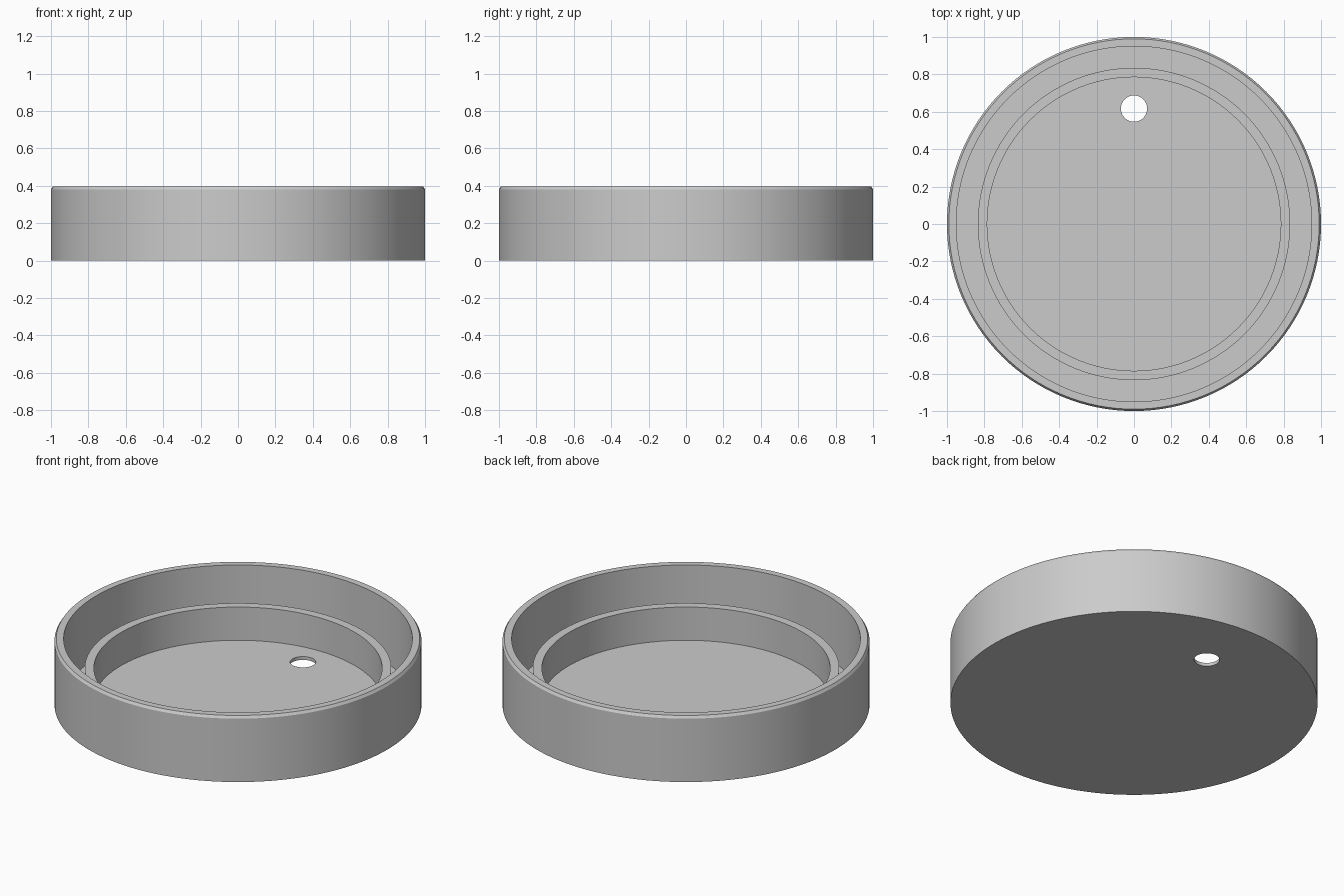
import bpy
import bmesh
import math

SEGMENTS = 128

# Remove the default object
cube = bpy.data.objects.get("Cube")
if cube:
    bpy.data.objects.remove(cube, do_unlink=True)

# Plain grey material
grey = bpy.data.materials.new("plain_grey")
grey.use_nodes = True
colour = (0.6, 0.6, 0.6, 1.0)
grey.diffuse_color = colour
grey.node_tree.nodes["Principled BSDF"].inputs["Base Color"].default_value = colour


def lathe(name, profile):
    """Revolve an (r, z) profile around z and cap both open ends."""
    bm = bmesh.new()
    rings = []
    for r, z in profile:
        ring = []
        for i in range(SEGMENTS):
            a = math.tau * i / SEGMENTS
            ring.append(bm.verts.new((r * math.cos(a), r * math.sin(a), z)))
        rings.append(ring)
    for low, high in zip(rings, rings[1:]):
        for i in range(SEGMENTS):
            j = (i + 1) % SEGMENTS
            bm.faces.new((low[i], low[j], high[j], high[i]))
    bm.faces.new(rings[0])
    bm.faces.new(rings[-1])
    bmesh.ops.recalc_face_normals(bm, faces=bm.faces)
    mesh = bpy.data.meshes.new(name)
    bm.to_mesh(mesh)
    bm.free()
    obj = bpy.data.objects.new(name, mesh)
    bpy.context.collection.objects.link(obj)
    mesh.materials.append(grey)
    return obj


# Dish: base, chamfered outer wall, groove, inner ring and floor
HEIGHT, FLOOR, RING_TOP = 0.396, 0.02, 0.22
dish = lathe("round_dish", [
    (1.0, 0.0),
    (1.0, HEIGHT - 0.015),
    (0.99, HEIGHT),
    (0.95, HEIGHT),
    (0.95, FLOOR),
    (0.835, FLOOR),
    (0.835, RING_TOP),
    (0.785, RING_TOP),
    (0.785, FLOOR),
])

# Drain hole through the floor near the back
cutter = lathe("hole_cutter", [(0.07, -0.1), (0.07, 0.1)])
cutter.location.y = 0.617
cutter.hide_render = True

bpy.ops.object.select_all(action="DESELECT")
bpy.context.view_layer.objects.active = dish
dish.select_set(True)
cut = dish.modifiers.new("drain_hole", "BOOLEAN")
cut.operation = "DIFFERENCE"
cut.solver = "EXACT"
cut.object = cutter
bpy.ops.object.modifier_apply(modifier=cut.name)
bpy.data.objects.remove(cutter, do_unlink=True)

# Smooth round walls with crisp rims
bpy.ops.object.shade_smooth_by_angle(angle=math.radians(30))
